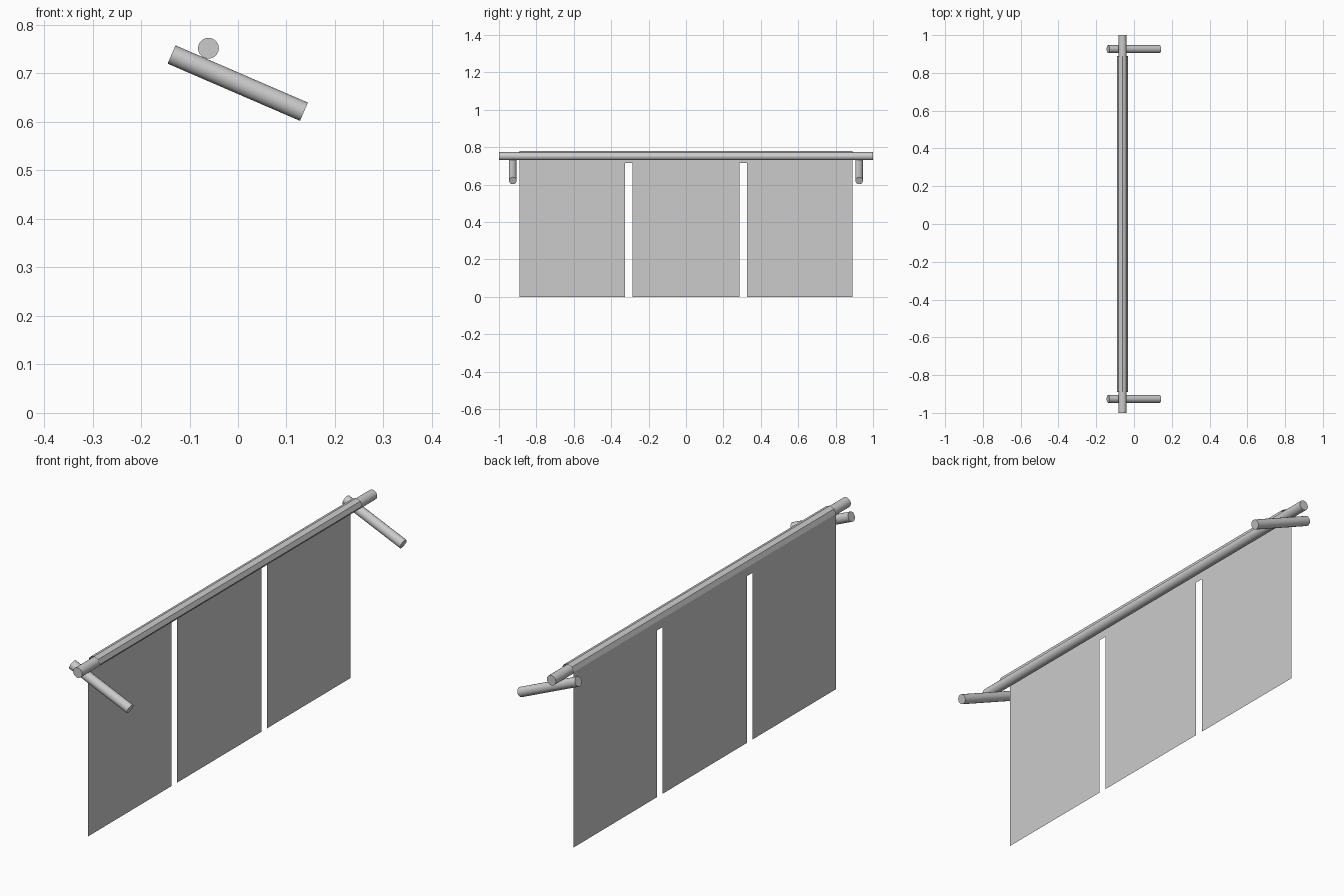
import bpy, bmesh, math
from mathutils import Vector

if "Cube" in bpy.data.objects:
    bpy.data.objects.remove(bpy.data.objects["Cube"])

ROD_X, ROD_Z = -0.061, 0.752


def cylinder(name, a, b, radius, sides=20):
    a, b = Vector(a), Vector(b)
    bpy.ops.mesh.primitive_cylinder_add(vertices=sides, radius=radius, depth=(b - a).length,
                                        location=(a + b) / 2)
    ob = bpy.context.object
    ob.name = name
    ob.rotation_euler = (b - a).to_track_quat('Z', 'Y').to_euler()
    bpy.ops.object.shade_smooth_by_angle(angle=math.radians(40))
    return ob


# Hanging rod and its two sloping support pegs
cylinder("curtain_rod", (ROD_X, -1, ROD_Z), (ROD_X, 1, ROD_Z), 0.0215)
for side, y in (("left", -0.926), ("right", 0.926)):
    cylinder("support_peg_" + side, (-0.137, y, 0.739), (0.136, y, 0.621), 0.0205, 16)

# Cloth: three hanging panels joined by a band that folds over the rod
bm = bmesh.new()
ys = [-0.89, -0.325, -0.287, 0.287, 0.325, 0.89]
R = 0.028
profile = [(ROD_X - R, 0.0), (ROD_X - R, 0.715)]
profile += [(ROD_X + R * math.cos(math.radians(t)), ROD_Z + R * math.sin(math.radians(t)))
            for t in (180, 135, 90, 45, 0)]
grid = [[bm.verts.new((x, y, z)) for y in ys] for x, z in profile]
for row in range(len(profile) - 1):
    for col in range(len(ys) - 1):
        if row == 0 and col % 2:      # open slit between panels
            continue
        bm.faces.new((grid[row][col], grid[row + 1][col],
                      grid[row + 1][col + 1], grid[row][col + 1]))
bmesh.ops.delete(bm, geom=[v for v in bm.verts if not v.link_faces], context='VERTS')
bmesh.ops.recalc_face_normals(bm, faces=bm.faces)
mesh = bpy.data.meshes.new("curtain_cloth")
bm.to_mesh(mesh)
bm.free()
bpy.context.collection.objects.link(bpy.data.objects.new("curtain_cloth", mesh))
